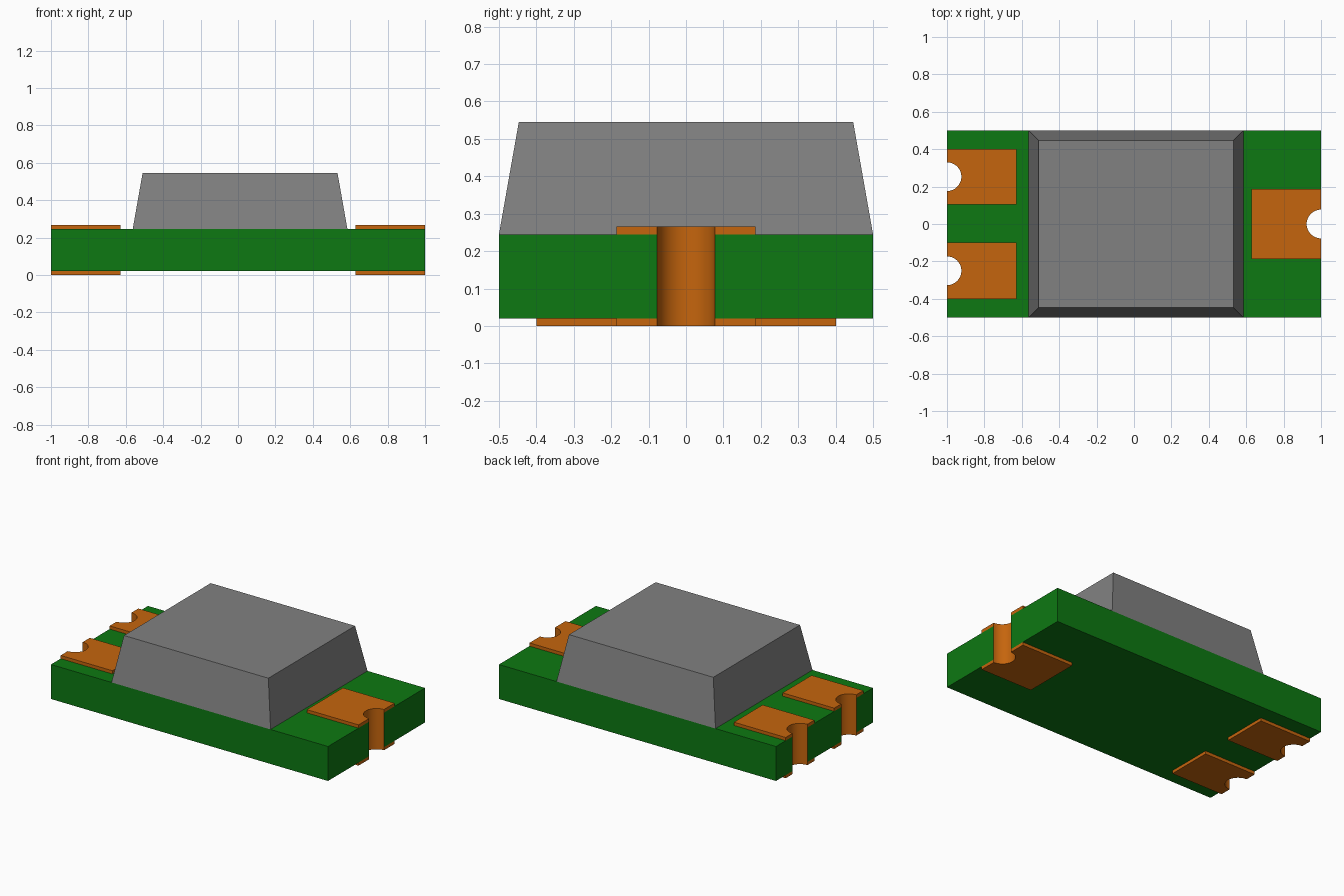
import bpy, bmesh, math

cube = bpy.data.objects.get("Cube")
if cube:
    bpy.data.objects.remove(cube, do_unlink=True)


def material(name, color):
    m = bpy.data.materials.new(name)
    m.use_nodes = True
    rgba = (*color, 1.0)
    m.diffuse_color = rgba
    m.node_tree.nodes["Principled BSDF"].inputs["Base Color"].default_value = rgba
    return m


green = material("board green", (0.004, 0.19, 0.006))
copper = material("pad copper", (0.56, 0.13, 0.004))
grey = material("cover grey", (0.22, 0.22, 0.22))

NOTCH_R = 0.077
SEGMENTS = 24
BOARD_Z = (0.02, 0.245)
# Each terminal: side (+1 right end, -1 left end), y centre, half width
TERMINALS = [(1, 0.0, 0.186), (-1, 0.253, 0.148), (-1, -0.25, 0.15)]


def notch(side, y):
    """Half circle cut into an end, running counter-clockwise round the outline."""
    pts = []
    for i in range(SEGMENTS + 1):
        a = math.pi * i / SEGMENTS
        pts.append((side * (1 - NOTCH_R * math.sin(a)),
                    y - side * NOTCH_R * math.cos(a)))
    return pts


def make_object(name, bm, mats):
    bmesh.ops.recalc_face_normals(bm, faces=bm.faces)
    mesh = bpy.data.meshes.new(name)
    bm.to_mesh(mesh)
    bm.free()
    for m in mats:
        mesh.materials.append(m)
    ob = bpy.data.objects.new(name, mesh)
    bpy.context.collection.objects.link(ob)
    bpy.ops.object.select_all(action="DESELECT")
    ob.select_set(True)
    bpy.context.view_layer.objects.active = ob
    bpy.ops.object.shade_smooth_by_angle(angle=math.radians(30))
    return ob


def prism(bm, outline, z0, z1):
    face = bm.faces.new([bm.verts.new((x, y, z0)) for x, y in outline])
    top = bmesh.ops.extrude_face_region(bm, geom=[face])["geom"]
    for v in top:
        if isinstance(v, bmesh.types.BMVert):
            v.co.z = z1


# Board with plated half holes in its ends
outline = [(-1, -0.5), (1, -0.5)] + notch(1, 0.0) + [(1, 0.5), (-1, 0.5)]
for side, y, _ in TERMINALS[1:]:
    outline += notch(side, y)
bm = bmesh.new()
prism(bm, outline, *BOARD_Z)
for f in bm.faces:
    c = f.calc_center_median()
    upright = abs(f.normal.z) < 0.5 and len(f.verts) == 4
    if upright and any(math.hypot(c.x - s, c.y - y) < NOTCH_R + 0.001
                       for s, y, _ in TERMINALS):
        f.material_index = 1
make_object("board", bm, [green, copper])

# Copper pads above and below each half hole
for n, (side, y, half) in enumerate(TERMINALS):
    place = ("right_end", "back_left", "front_left")[n]
    pad = [(side * 0.627, y - side * half), (side, y - side * half)]
    pad += notch(side, y)
    pad += [(side, y + side * half), (side * 0.627, y + side * half)]
    for level, z0, z1 in (("top", BOARD_Z[1], 0.266), ("bottom", 0.0, BOARD_Z[0])):
        bm = bmesh.new()
        prism(bm, pad, z0, z1)
        make_object(f"{level}_pad_{place}", bm, [copper])

# Tapered cover
bm = bmesh.new()
prism(bm, [(-0.563, -0.5), (0.585, -0.5), (0.585, 0.5), (-0.563, 0.5)], BOARD_Z[1], 0.545)
for v in bm.verts:
    if v.co.z > 0.5:
        v.co.x = 0.532 if v.co.x > 0 else -0.51
        v.co.y = math.copysign(0.447, v.co.y)
make_object("cover", bm, [grey])
